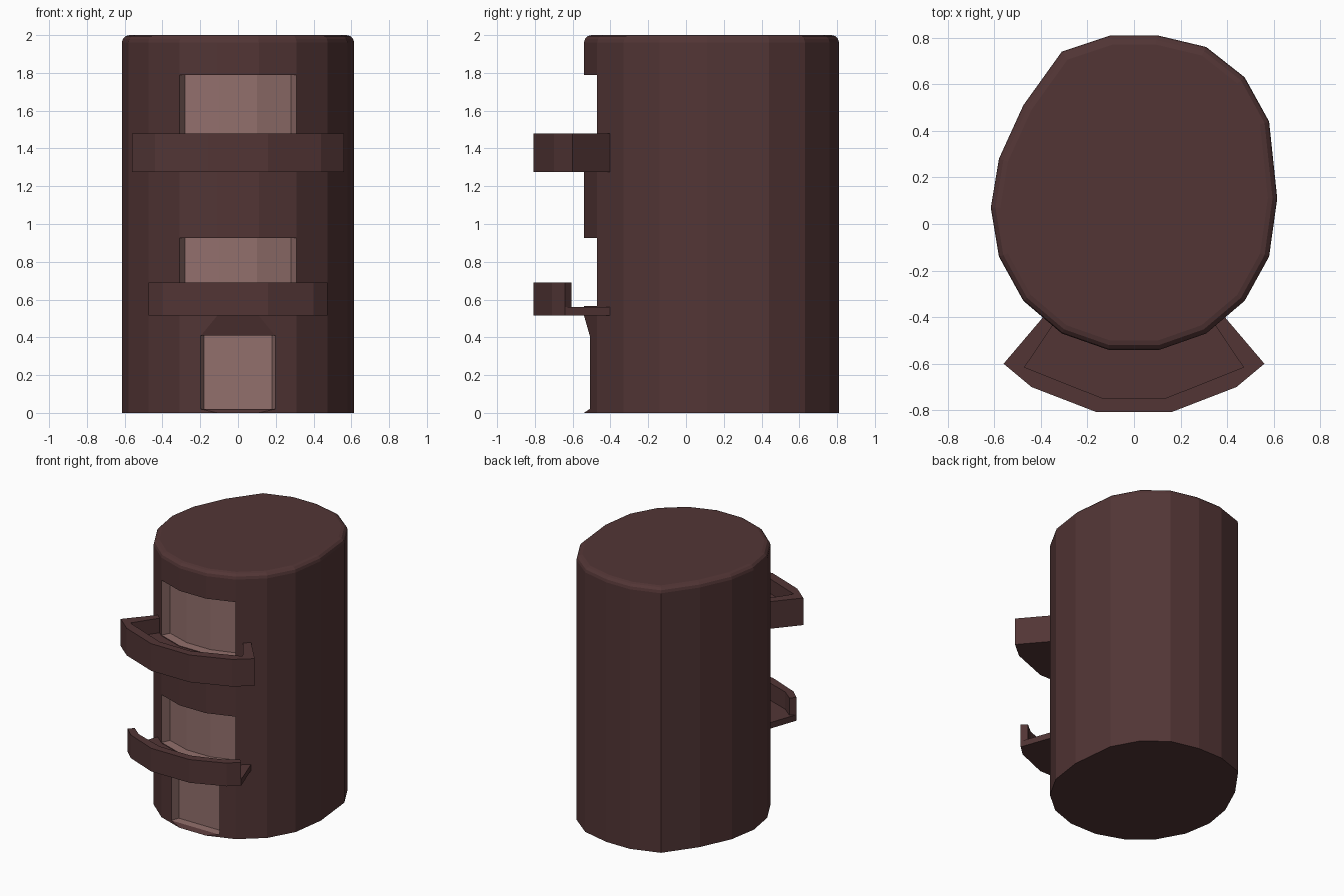
import bpy, bmesh

if "Cube" in bpy.data.objects:
    bpy.data.objects.remove(bpy.data.objects["Cube"])


def material(name, rgb):
    m = bpy.data.materials.new(name)
    m.diffuse_color = (*rgb, 1)
    m.use_nodes = True
    m.node_tree.nodes["Principled BSDF"].inputs["Base Color"].default_value = m.diffuse_color
    return m


brown = material("dark_brown", (0.085, 0.036, 0.036))
pink = material("dusty_pink", (0.29, 0.16, 0.15))


def prism(name, outline, lo, hi, axis="z", slot=0, rim=0):
    """Extrude a 2D outline: (x, y) along z, or (y, z) along x."""
    bm = bmesh.new()
    put = (lambda p, h: (p[0], p[1], h)) if axis == "z" else (lambda p, h: (h, p[0], p[1]))
    bottom = [bm.verts.new(put(p, lo)) for p in outline]
    top = [bm.verts.new(put(p, hi)) for p in outline]
    bm.faces.new(bottom)
    cap = bm.faces.new(top)
    n = len(outline)
    for i in range(n):
        j = (i + 1) % n
        bm.faces.new((bottom[i], bottom[j], top[j], top[i]))
    bmesh.ops.recalc_face_normals(bm, faces=bm.faces)
    if rim:
        bmesh.ops.bevel(bm, geom=list(cap.edges), offset=rim, segments=3,
                        profile=0.5, affect="EDGES")
    for f in bm.faces:
        f.material_index = slot
    mesh = bpy.data.meshes.new(name)
    bm.to_mesh(mesh)
    bm.free()
    mesh.materials.append(brown)
    mesh.materials.append(pink)
    ob = bpy.data.objects.new(name, mesh)
    bpy.context.collection.objects.link(ob)
    return ob


def mirrored(half):
    """Right half listed from side to centre, completed on the left."""
    return half + [(-x, y) for x, y in reversed(half)]


# trunk-like tower with a slightly irregular oval section
tower = prism("tower", [
    (-0.10, 0.81), (0.10, 0.81), (0.31, 0.76), (0.475, 0.63), (0.58, 0.44),
    (0.615, 0.11), (0.58, -0.14), (0.475, -0.33), (0.31, -0.47), (0.11, -0.54),
    (-0.11, -0.54), (-0.31, -0.47), (-0.475, -0.33), (-0.58, -0.14),
    (-0.615, 0.07), (-0.58, 0.28), (-0.475, 0.51), (-0.31, 0.74)], 0, 2, rim=0.04)

# cutters: sloped door surround, door recess, two window recesses
window = mirrored([(0.37, -0.59), (0.28, -0.41), (0.10, -0.47)])
door = mirrored([(0.23, -0.60), (0.18, -0.45)])
cutters = [
    prism("surround_cutter", [(-0.54, 0.515), (-0.51, 0.41), (-0.51, 0.02), (-0.545, -0.003),
                              (-0.7, -0.003), (-0.7, 0.515)], -0.4, 0.4, axis="x"),
    prism("door_cutter", door, 0.02, 0.41, slot=1),
    prism("lower_window_cutter", window, 0.565, 0.925, slot=1),
    prism("upper_window_cutter", window, 1.375, 1.79, slot=1),
]
for c in cutters:
    mod = tower.modifiers.new(c.name, "BOOLEAN")
    mod.operation = "DIFFERENCE"
    mod.solver = "EXACT"
    mod.object = c
bpy.context.view_layer.update()
deps = bpy.context.evaluated_depsgraph_get()
tower_mesh = bpy.data.meshes.new_from_object(tower.evaluated_get(deps))
tower.modifiers.clear()
tower.data = tower_mesh
for c in cutters:
    bpy.data.objects.remove(c)

# balconies: floor hugging the tower plus a parapet
against_tower = [(0.11, -0.53), (0.31, -0.46), (0.39, -0.40)]


def balcony(name, outer, inner, z0, z1, z2):
    front = mirrored(outer)
    back = [(-x, y) for x, y in reversed(against_tower)] + against_tower
    back = [p for p in back if p not in front]
    prism(name + "_floor", front + back, z0, z1)
    prism(name + "_parapet", front + mirrored(inner)[::-1], z1, z2)


balcony("upper_balcony",
        [(0.39, -0.40), (0.56, -0.60), (0.44, -0.70), (0.16, -0.808)],
        [(0.345, -0.43), (0.47, -0.615), (0.13, -0.75)], 1.275, 1.37, 1.48)
balcony("lower_balcony",
        [(0.475, -0.64), (0.40, -0.71), (0.16, -0.808)],
        [(0.44, -0.605), (0.36, -0.67), (0.13, -0.75)], 0.515, 0.56, 0.69)
